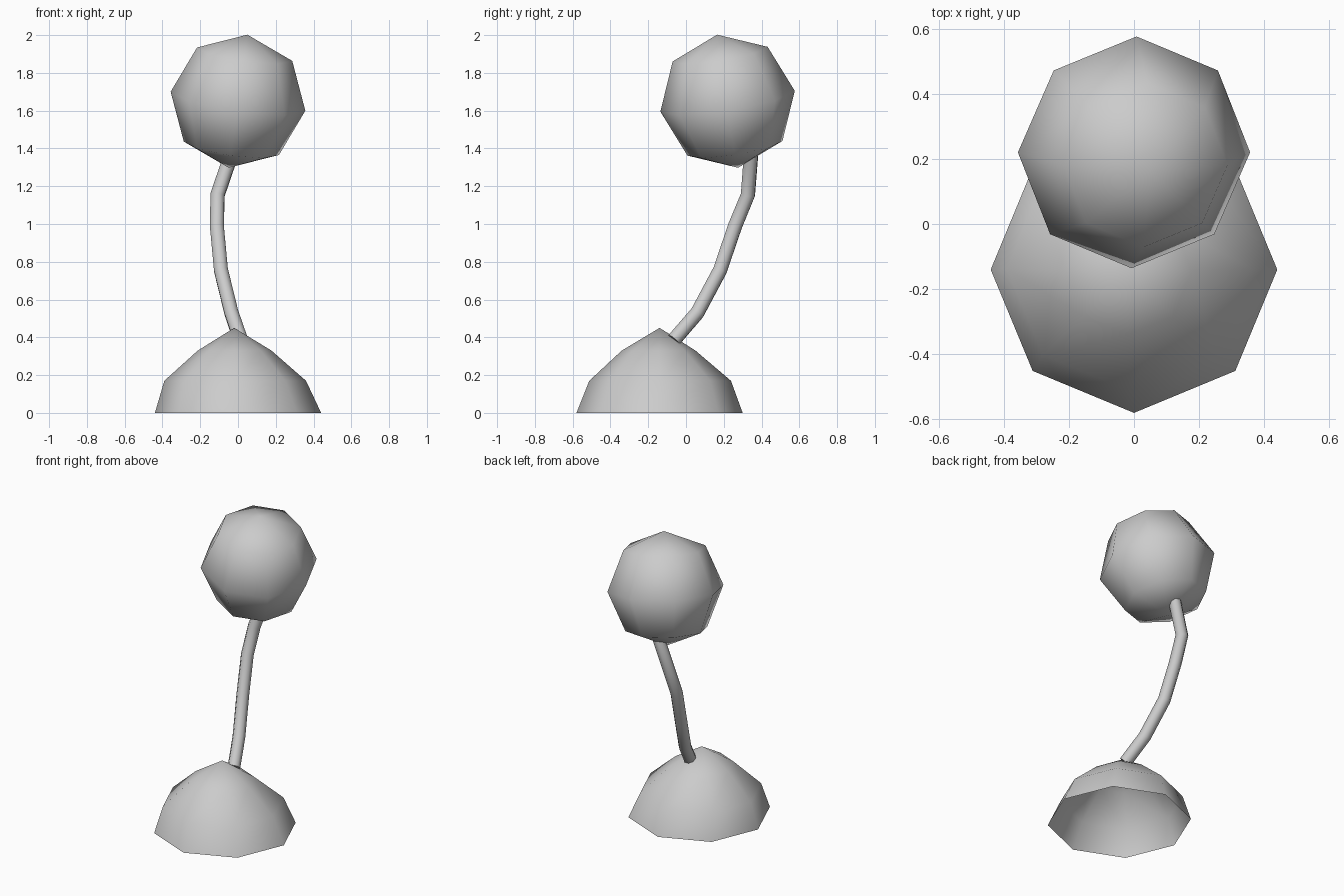
import bpy, bmesh, math
from mathutils import Matrix, Vector

if "Cube" in bpy.data.objects:
    bpy.data.objects.remove(bpy.data.objects["Cube"])


def finish(name, bm, smooth=True):
    bmesh.ops.recalc_face_normals(bm, faces=bm.faces[:])
    mesh = bpy.data.meshes.new(name)
    bm.to_mesh(mesh)
    bm.free()
    for p in mesh.polygons:
        p.use_smooth = smooth
    obj = bpy.data.objects.new(name, mesh)
    bpy.context.collection.objects.link(obj)
    return obj


# Open-bottomed eight-sided dome base: (radius, centre x, centre y, z)
SIDES = 8
rings = [(0.44, 0.0, -0.14, 0.0),
         (0.375, -0.015, -0.137, 0.17),
         (0.195, -0.018, -0.145, 0.33)]
bm = bmesh.new()
loops = []
for r, cx, cy, z in rings:
    loops.append([bm.verts.new((cx + r * math.cos(i * math.tau / SIDES),
                                cy + r * math.sin(i * math.tau / SIDES), z))
                  for i in range(SIDES)])
apex = bm.verts.new((-0.02, -0.14, 0.45))
for i in range(SIDES):
    j = (i + 1) % SIDES
    for lo, hi in zip(loops, loops[1:]):
        bm.faces.new((lo[i], lo[j], hi[j], hi[i]))
    bm.faces.new((loops[-1][i], loops[-1][j], apex))
finish("base_dome", bm)

# Low-poly ball, tilted to the right and front
bm = bmesh.new()
tilt = Matrix.Rotation(0.14, 4, 'Y') @ Matrix.Rotation(0.155, 4, 'X')
bmesh.ops.create_uvsphere(bm, u_segments=8, v_segments=4, radius=0.36,
                          matrix=Matrix.Translation((0, 0.22, 1.65)) @ tilt)
finish("ball", bm)

# Bent stem: a thin tube swept through a few points
path = [(0.015, -0.065, 0.385), (-0.035, 0.06, 0.53), (-0.09, 0.18, 0.755),
        (-0.112, 0.26, 0.99), (-0.108, 0.328, 1.155), (-0.045, 0.342, 1.34),
        (-0.035, 0.344, 1.37)]
curve = bpy.data.curves.new("stem", 'CURVE')
curve.dimensions = '3D'
curve.bevel_depth = 0.04
curve.bevel_resolution = 2
curve.use_fill_caps = True
spline = curve.splines.new('POLY')
spline.points.add(len(path) - 1)
for point, co in zip(spline.points, path):
    point.co = (*co, 1)
spline.use_smooth = True
stem = bpy.data.objects.new("stem", curve)
bpy.context.collection.objects.link(stem)
